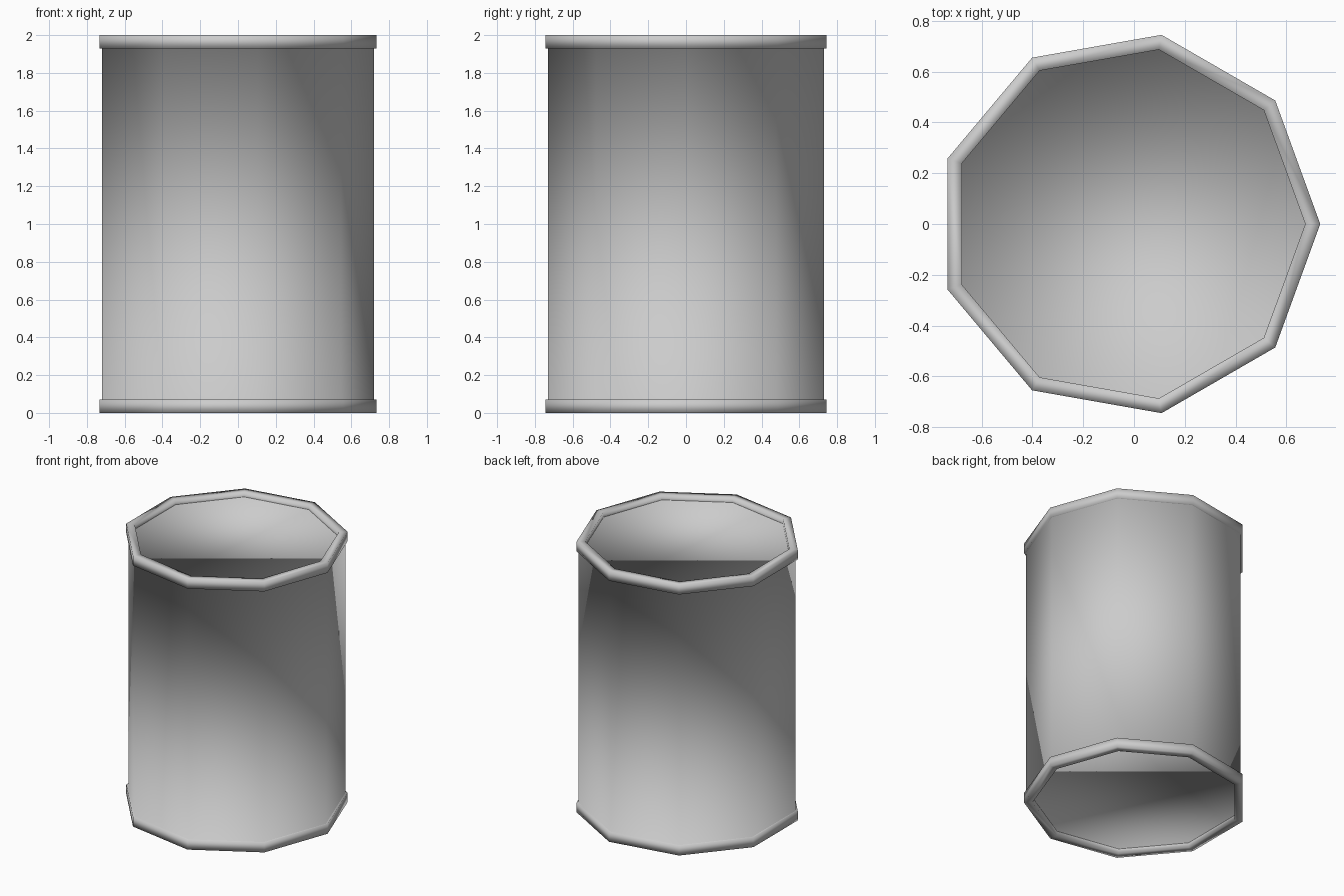
import bpy, bmesh, math

if "Cube" in bpy.data.objects:
    bpy.data.objects.remove(bpy.data.objects["Cube"])

SIDES = 9
CX = -0.023      # shifts the odd-sided drum so its bounds are centred


def ring(bm, r, z):
    return [bm.verts.new((CX + r * math.cos(2 * math.pi * i / SIDES),
                          r * math.sin(2 * math.pi * i / SIDES), z))
            for i in range(SIDES)]


def bridge(bm, a, b):
    for i in range(SIDES):
        j = (i + 1) % SIDES
        bm.faces.new((a[i], a[j], b[j], b[i]))


def finish(bm, name):
    me = bpy.data.meshes.new(name)
    bm.to_mesh(me)
    bm.free()
    for p in me.polygons:
        p.use_smooth = True
    ob = bpy.data.objects.new(name, me)
    bpy.context.collection.objects.link(ob)
    return ob


# Drum body: nine-sided, smooth all over, end caps face inwards
bm = bmesh.new()
low, high = ring(bm, 0.742, 0.035), ring(bm, 0.742, 1.965)
bridge(bm, low, high)
bm.faces.new(low)
bm.faces.new(high[::-1])
finish(bm, "drum_body")


# Square-section rims around both ends
def rim(name, z0, z1, outer=0.756, inner=0.697):
    bm = bmesh.new()
    loops = [ring(bm, r, z) for r, z in
             ((outer, z0), (outer, z1), (inner, z1), (inner, z0))]
    for k in range(4):
        bridge(bm, loops[k], loops[(k + 1) % 4])
    finish(bm, name)


rim("bottom_rim", 0.0, 0.07)
rim("top_rim", 1.93, 2.0)
